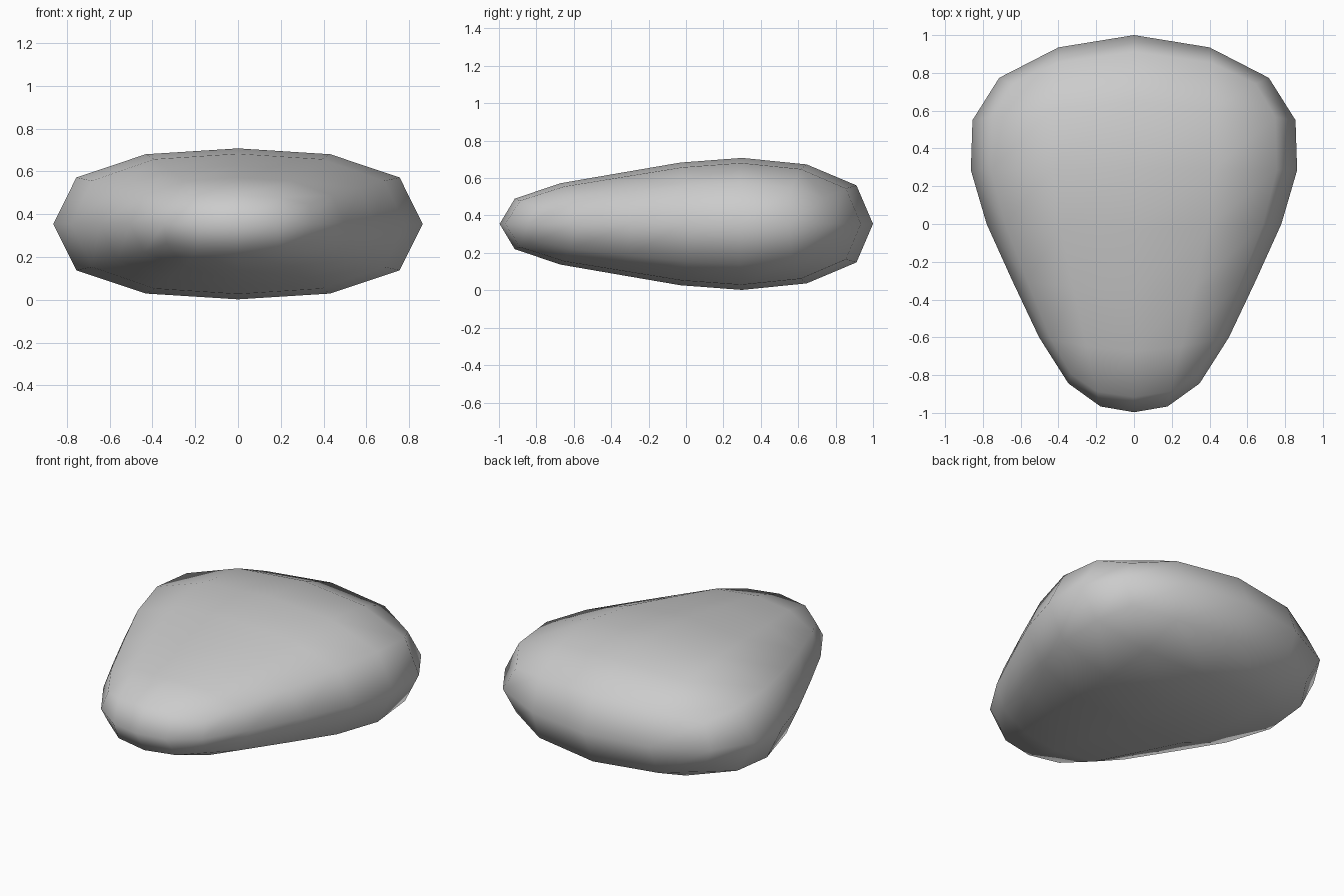
import bpy, bmesh

if "Cube" in bpy.data.objects:
    bpy.data.objects.remove(bpy.data.objects["Cube"])

# Control cage rows, front to back: y and half-height on the centre line, then x, y, half-height at the side
ROWS = [
    (-1.027, 0.173, 0.355, -0.905, 0.124),
    (-0.37, 0.294, 0.65, -0.295, 0.210),
    (0.29, 0.4125, 0.91, 0.295, 0.294),
    (1.065, 0.2725, 0.80, 0.805, 0.194),
]
MID_Z = 0.355

bm = bmesh.new()


def layer(sign):
    """One 3 x 4 sheet of cage vertices, above or below the middle."""
    grid = []
    for cy, ch, sx, sy, sh in ROWS:
        grid.append([bm.verts.new((-sx, sy, MID_Z + sign * sh)),
                     bm.verts.new((0, cy, MID_Z + sign * ch)),
                     bm.verts.new((sx, sy, MID_Z + sign * sh))])
    return grid


top, bottom = layer(1), layer(-1)

# Upper and lower skins
for g in (top, bottom):
    for j in range(3):
        for i in range(2):
            bm.faces.new((g[j][i], g[j][i + 1], g[j + 1][i + 1], g[j + 1][i]))

# Rim joining the two skins
loop = ([(0, i) for i in range(3)] + [(j, 2) for j in range(1, 4)]
        + [(3, 1), (3, 0), (2, 0), (1, 0)])
for (j, i), (l, k) in zip(loop, loop[1:] + loop[:1]):
    bm.faces.new((bottom[j][i], bottom[l][k], top[l][k], top[j][i]))

bmesh.ops.recalc_face_normals(bm, faces=bm.faces[:])
for f in bm.faces:
    f.smooth = True

# Smooth pebble
mesh = bpy.data.meshes.new("pebble")
bm.to_mesh(mesh)
bm.free()
pebble = bpy.data.objects.new("pebble", mesh)
bpy.context.collection.objects.link(pebble)
sub = pebble.modifiers.new("rounding", 'SUBSURF')
sub.levels = sub.render_levels = 1
sub.use_limit_surface = False
